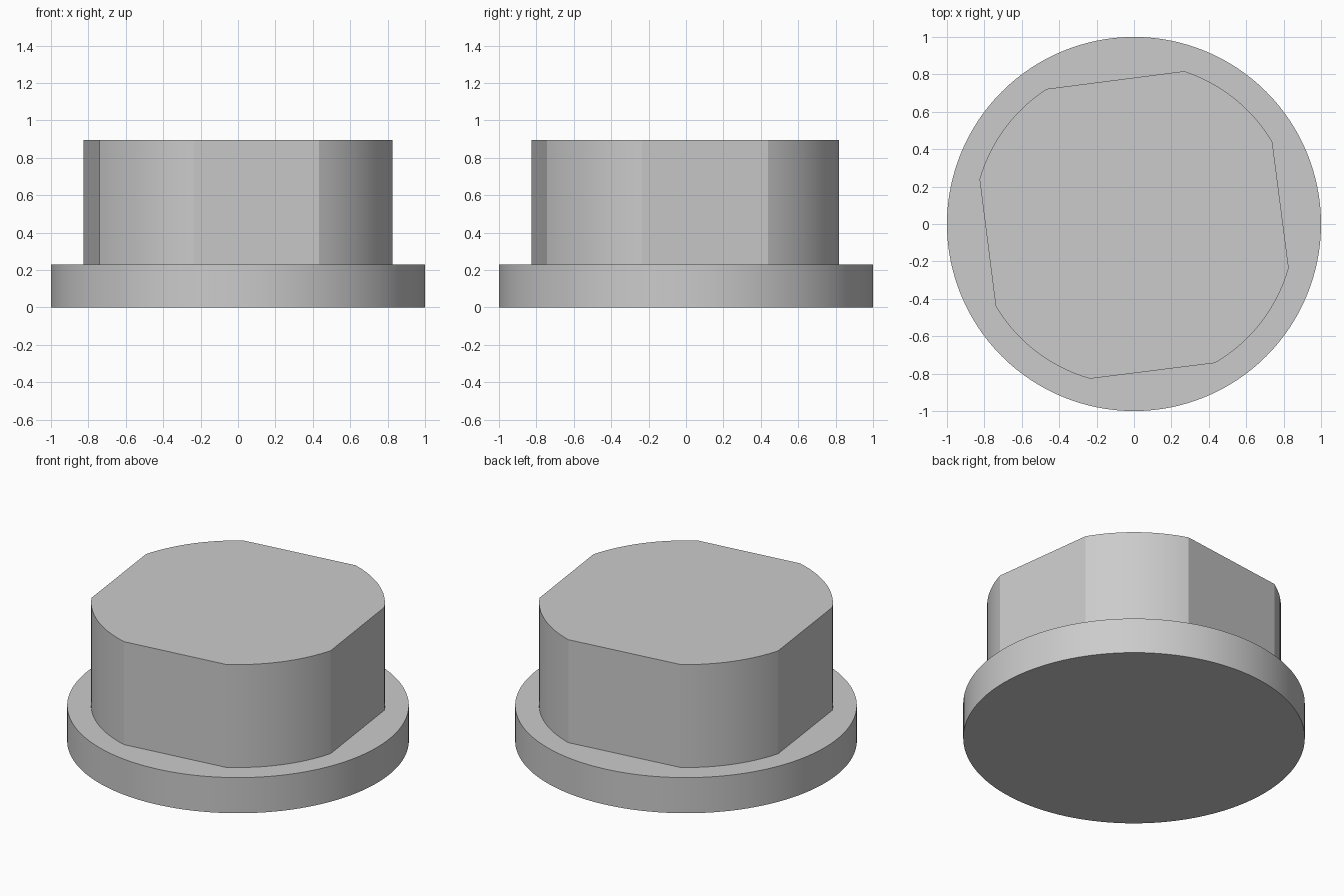
import bpy
import bmesh
from math import cos, sin, radians

if "Cube" in bpy.data.objects:
    bpy.data.objects.remove(bpy.data.objects["Cube"], do_unlink=True)

# Plain grey finish
grey = bpy.data.materials.new("plain_grey")
grey.use_nodes = True
color = (0.6, 0.6, 0.6, 1)
grey.diffuse_color = color
grey.node_tree.nodes["Principled BSDF"].inputs["Base Color"].default_value = color


def arc(radius, start, end, steps):
    """Points along an arc, angles in degrees."""
    angles = [radians(start + (end - start) * i / steps) for i in range(steps + 1)]
    return [(radius * cos(a), radius * sin(a)) for a in angles]


def extrude_outline(name, outline, bottom, top, base_cap=True):
    """Raise a closed counter-clockwise outline into a solid."""
    bm = bmesh.new()
    low = [bm.verts.new((x, y, bottom)) for x, y in outline]
    high = [bm.verts.new((x, y, top)) for x, y in outline]
    for i in range(len(outline)):
        bm.faces.new((low[i - 1], low[i], high[i], high[i - 1]))
    bm.faces.new(high)
    if base_cap:
        bm.faces.new(low[::-1])
    mesh = bpy.data.meshes.new(name)
    bm.to_mesh(mesh)
    bm.free()
    mesh.materials.append(grey)
    obj = bpy.data.objects.new(name, mesh)
    bpy.context.collection.objects.link(obj)
    bpy.ops.object.select_all(action="DESELECT")
    obj.select_set(True)
    bpy.context.view_layer.objects.active = obj
    bpy.ops.object.shade_smooth_by_angle(angle=radians(15))
    return obj


# Round flange at the bottom
flange_top = 0.23
extrude_outline("flange", arc(1, 0, 360, 128)[:-1], 0, flange_top)

# Round head cut by four flats: the arcs left between the flats
head_outline = []
for start, end in ((-59.8, -15.9), (30.7, 71.8), (122.9, 163.8), (210.7, 254.1)):
    head_outline += arc(0.86, start, end, 16)
extrude_outline("head", head_outline, flange_top, 0.895, base_cap=False)
